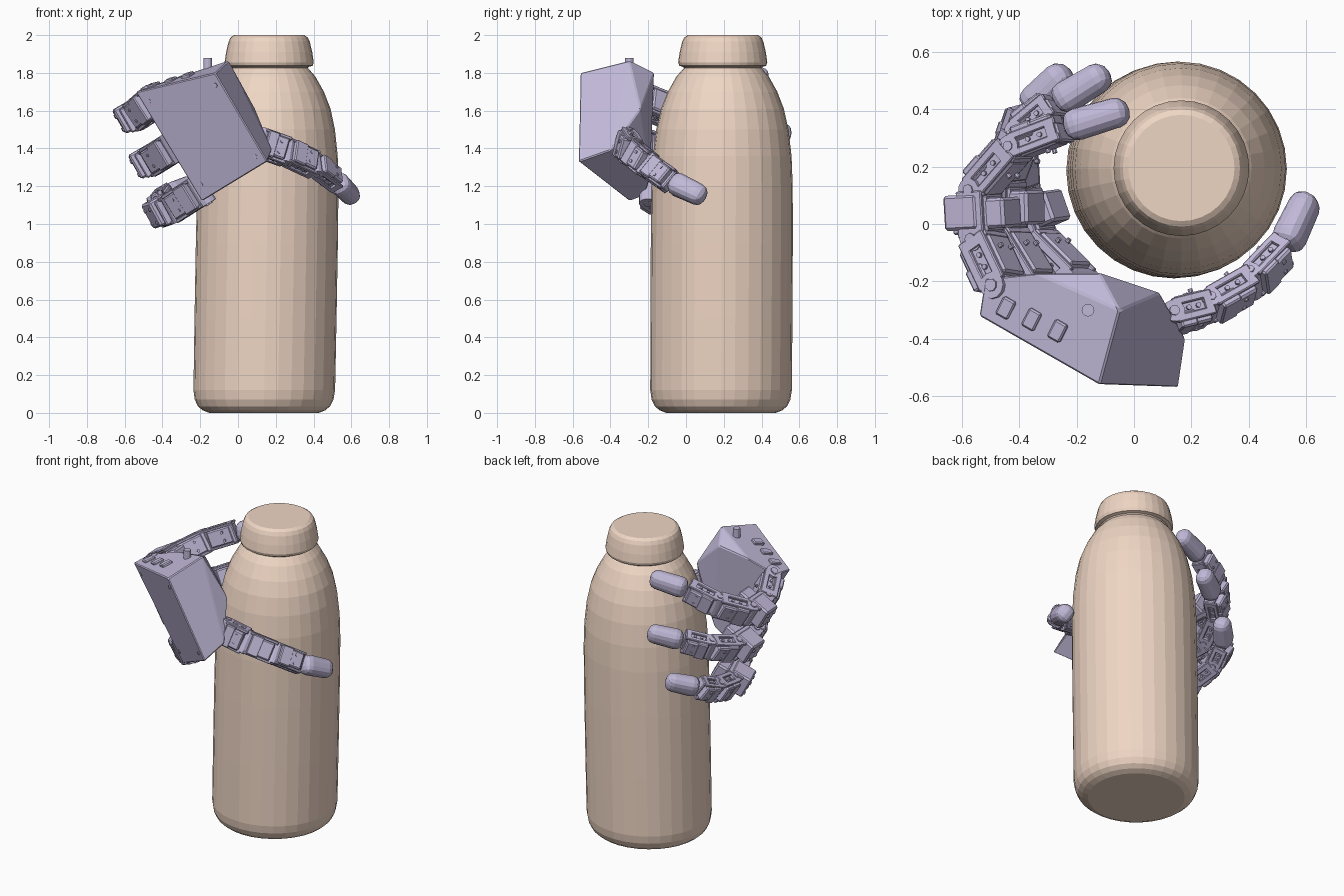
import bpy, bmesh, math
from mathutils import Vector, Matrix

if "Cube" in bpy.data.objects:
    bpy.data.objects.remove(bpy.data.objects["Cube"])

AXIS = Vector((0.15, 0.19, 0))          # bottle axis
ACROSS = Vector((-0.50, 0.0, 0.86))     # hinge direction across the palm


def material(name, rgb):
    m = bpy.data.materials.new(name)
    m.diffuse_color = (*rgb, 1)
    m.use_nodes = True
    m.node_tree.nodes["Principled BSDF"].inputs["Base Color"].default_value = m.diffuse_color
    return m


TAN = material("warm_tan", (0.86, 0.67, 0.55))
LILAC = material("pale_lilac", (0.53, 0.48, 0.68))


def finish(bm, name, mat):
    bmesh.ops.recalc_face_normals(bm, faces=bm.faces)
    me = bpy.data.meshes.new(name)
    bm.to_mesh(me)
    bm.free()
    me.materials.append(mat)
    ob = bpy.data.objects.new(name, me)
    bpy.context.collection.objects.link(ob)
    return ob


def frame(p, q, side=ACROSS):
    """Local axes at p: X to q, Y along the hinge, Z away from the bottle."""
    x = (q - p).normalized()
    z = x.cross(side).normalized()
    mid = (p + q) / 2 - AXIS
    if z.dot(Vector((mid.x, mid.y, 0))) < 0:
        z = -z
    y = z.cross(x)
    return Matrix.Translation(p) @ Matrix((x, y, z)).transposed().to_4x4()


def box(bm, m, centre, size, bevel=0.0, seg=1, taper=1.0):
    vs = bmesh.ops.create_cube(bm, size=1)["verts"]
    for v in vs:
        k = taper if v.co.x > 0 else 1
        v.co = m @ Vector((centre[0] + v.co.x * size[0],
                           centre[1] + v.co.y * size[1] * k,
                           centre[2] + v.co.z * size[2] * k))
    if bevel:
        bm.normal_update()
        edges = list({e for v in vs for e in v.link_edges})
        bmesh.ops.bevel(bm, geom=edges, offset=bevel, segments=seg,
                        profile=0.5, affect='EDGES')


def pin(bm, m, centre, r, depth, axis='Z', n=12):
    rot = Matrix.Rotation(math.pi / 2, 4, 'X') if axis == 'Y' else Matrix()
    bmesh.ops.create_cone(bm, cap_ends=True, segments=n, radius1=r, radius2=r,
                          depth=depth, matrix=m @ Matrix.Translation(centre) @ rot)


# Bottle: lathed profile of (radius, height), leaning very slightly
def bottle():
    prof = [(0.29, 0.003), (0.325, 0.014), (0.350, 0.035), (0.367, 0.07), (0.375, 0.12),
            (0.376, 0.5), (0.376, 0.9), (0.374, 1.2), (0.367, 1.36), (0.350, 1.5),
            (0.325, 1.61), (0.290, 1.70), (0.245, 1.78), (0.215, 1.815), (0.205, 1.825),
            (0.210, 1.832), (0.230, 1.838), (0.236, 1.856), (0.228, 1.91),
            (0.215, 1.965), (0.204, 1.988), (0.185, 2.0)]
    n = 32
    bm = bmesh.new()
    rings = []
    for r, z in prof:
        c = Vector((0.137 + 0.028 * min(z / 1.6, 1), 0.185 + 0.005 * z, z))
        rings.append([bm.verts.new(c + Vector((r * math.cos(t), r * math.sin(t), 0)))
                      for t in (2 * math.pi * i / n for i in range(n))])
    for a, b in zip(rings, rings[1:]):
        for i in range(n):
            j = (i + 1) % n
            bm.faces.new((a[i], a[j], b[j], b[i]))
    bm.faces.new(rings[0][::-1])
    bm.faces.new(rings[-1])
    for v in rings[0]:
        v.co.z = 0
    finish(bm, "bottle", TAN)


# Palm: faceted shell with a flat outer plate
def palm():
    a, b = Vector((-0.12, -0.56, 1.80)), Vector((0.155, -0.57, 1.33))
    c, d = Vector((-0.19, -0.30, 1.12)), Vector((-0.54, -0.32, 1.70))
    back = [(-0.05, -0.30, 1.865), (0.09, -0.24, 1.61), (0.18, -0.40, 1.39),
            (-0.08, -0.19, 1.24), (-0.20, -0.22, 1.15), (-0.52, -0.19, 1.71),
            (-0.34, -0.17, 1.77), (-0.12, -0.17, 1.80)]
    bm = bmesh.new()
    for p in [a, b, c, d] + [Vector(p) for p in back]:
        bm.verts.new(p)
    bmesh.ops.convex_hull(bm, input=bm.verts)
    bmesh.ops.dissolve_limit(bm, angle_limit=math.radians(8), verts=bm.verts, edges=bm.edges)
    bm.normal_update()
    bmesh.ops.bevel(bm, geom=list(bm.edges), offset=0.006, segments=1, affect='EDGES')
    finish(bm, "palm_shell", LILAC)

    # screw heads on the outer plate, cable stub and low ribs on the upper side
    bm = bmesh.new()
    x = (d - a).normalized()
    z = x.cross(b - a).normalized()
    if z.y > 0:
        z = -z
    basis = Matrix((x, z.cross(x), z)).transposed().to_4x4()
    for s, t in ((0.08, 0.12), (0.92, 0.1), (0.1, 0.9), (0.9, 0.88)):
        p = a.lerp(d, s).lerp(b.lerp(c, s), t)
        pin(bm, Matrix.Translation(p) @ basis, (0, 0, 0), 0.012, 0.010)
    pin(bm, Matrix.Translation((-0.16, -0.30, 1.845)), (0, 0, 0), 0.022, 0.07)
    for i in range(3):
        p = Vector((-0.26 - 0.09 * i, -0.37 + 0.04 * i, 1.770 - 0.027 * i))
        box(bm, Matrix.Translation(p) @ basis, (0, 0, 0), (0.05, 0.06, 0.07), 0.006)
    finish(bm, "palm_fittings", LILAC)


# One motor link: body, slotted side brackets, hinge and screws
def link(bm, p, q, w, t):
    m, L = frame(p, q), (q - p).length
    box(bm, m, (L * 0.5, 0, 0.006), (L * 0.78, w * 0.80, t), 0.008)
    box(bm, m, (L * 0.30, 0, t * 0.32), (L * 0.40, w * 0.92, t * 0.5), 0.006)
    for s in (-1, 1):
        for k in (-1, 1):
            box(bm, m, (L * 0.5, s * w * 0.45, k * t * 0.27),
                (L * 0.96, w * 0.12, t * 0.24), 0.004)
            pin(bm, m, (L * 0.62, s * w * 0.2, k * (t * 0.5 + 0.004)), 0.009, 0.014, n=8)
            pin(bm, m, (L * (0.5 + 0.12 * k), s * w * 0.42, 0), 0.009, w * 0.1, 'Y', 8)
        box(bm, m, (L * 0.86, s * w * 0.45, 0), (L * 0.18, w * 0.12, t * 0.6))
    box(bm, m, (L * 0.92, 0, -t * 0.12), (L * 0.14, w * 0.9, t * 0.62), 0.006)
    pin(bm, m, (0, 0, 0), t * 0.34, w * 1.02, 'Y')
    pin(bm, m, (0, 0, 0), t * 0.16, w * 1.10, 'Y', 8)


# Finger: chain of links ending in a rounded pad
def finger(name, path, w, t, motor=False):
    pts = [Vector(p) for p in path]
    bm = bmesh.new()
    for i in range(len(pts) - 2):
        k = 1 - 0.07 * i
        link(bm, pts[i], pts[i + 1], w * k, t * k)
    if motor:   # large knuckle motor, standing out on both sides of the second link
        m, L = frame(pts[1], pts[2]), (pts[2] - pts[1]).length
        box(bm, m, (L * 0.55, -0.012, 0.035), (L * 0.72, w * 0.88, t * 0.95), 0.01)
        box(bm, m, (L * 0.50, 0.01, -0.065), (L * 0.62, w * 0.80, t * 0.85), 0.01)
        for sx in (0.35, 0.75):
            for sy in (-0.28, 0.2):
                pin(bm, m, (L * sx, w * sy, 0.035 + t * 0.48), 0.011, 0.012, n=8)
    finish(bm, name, LILAC)
    p, q = pts[-2], pts[-1]
    bm = bmesh.new()
    L = (q - p).length
    box(bm, frame(p, q), (L * 0.50, 0, 0), (L * 1.0, 0.125, 0.112), 0.045, 3, 0.9)
    finish(bm, name + "_tip", LILAC)


bottle()
palm()
finger("upper_finger", [(-0.45, -0.22, 1.65), (-0.53, -0.05, 1.58), (-0.54, 0.12, 1.58),
                        (-0.41, 0.27, 1.66), (-0.24, 0.335, 1.74), (-0.02, 0.40, 1.785)],
       0.165, 0.14, True)
finger("middle_finger", [(-0.34, -0.22, 1.41), (-0.45, -0.04, 1.34), (-0.455, 0.15, 1.34),
                         (-0.39, 0.32, 1.39), (-0.27, 0.42, 1.44), (-0.09, 0.53, 1.49)],
       0.165, 0.14, True)
finger("lower_finger", [(-0.20, -0.20, 1.18), (-0.34, -0.06, 1.09), (-0.40, 0.11, 1.07),
                        (-0.41, 0.28, 1.10), (-0.37, 0.40, 1.15), (-0.23, 0.54, 1.21)],
       0.165, 0.14, True)
finger("thumb", [(0.12, -0.32, 1.43), (0.26, -0.285, 1.38), (0.41, -0.20, 1.31),
                 (0.525, -0.08, 1.225), (0.61, 0.10, 1.14)], 0.15, 0.115)
